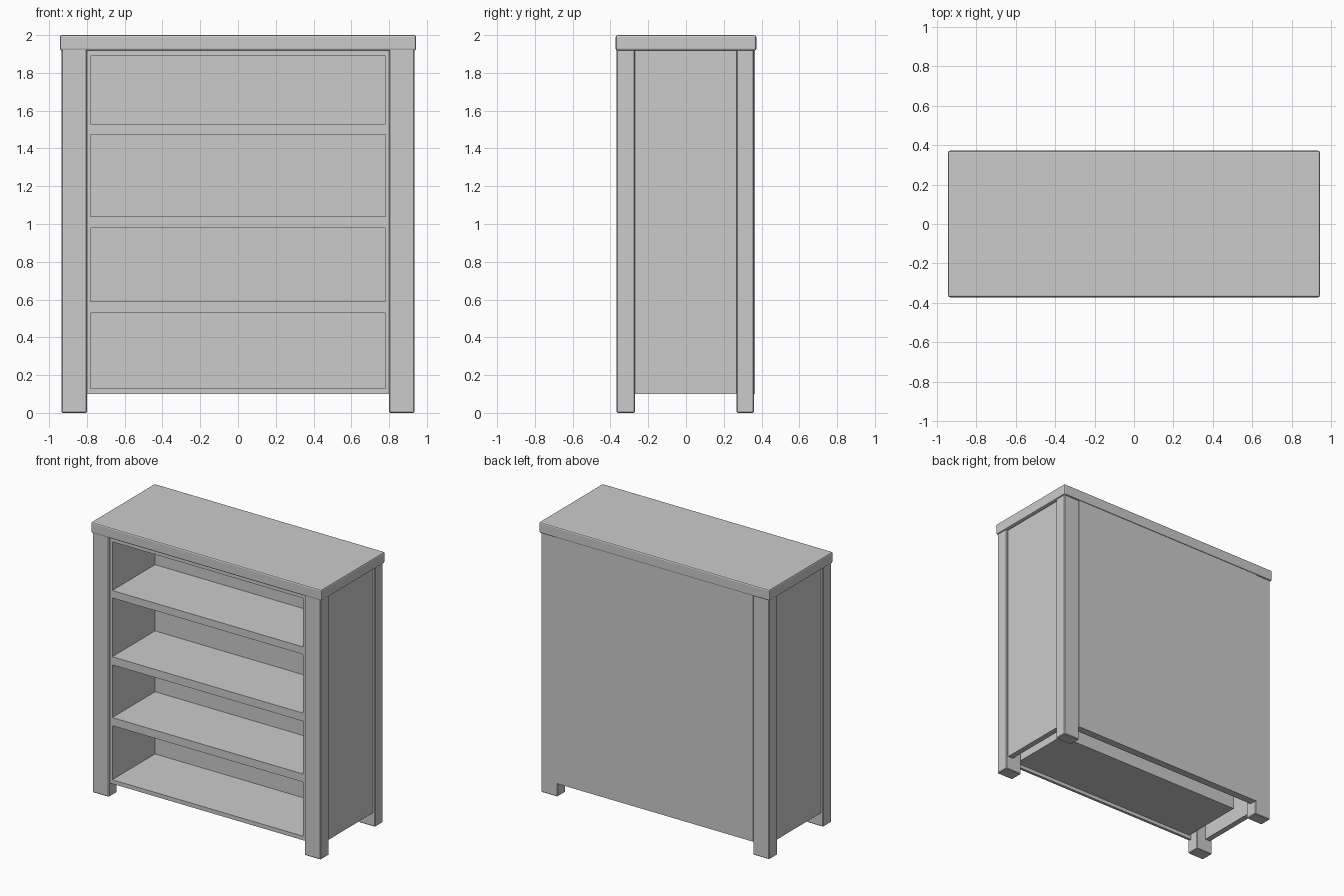
import bpy
import bmesh

if "Cube" in bpy.data.objects:
    bpy.data.objects.remove(bpy.data.objects["Cube"], do_unlink=True)

# One painted finish for the whole bookcase
paint = bpy.data.materials.new("plain_grey")
paint.use_nodes = True
GREY = (0.6, 0.6, 0.6, 1)
paint.diffuse_color = GREY
paint.node_tree.nodes["Principled BSDF"].inputs["Base Color"].default_value = GREY


def add_mesh(name, bm):
    mesh = bpy.data.meshes.new(name)
    bmesh.ops.recalc_face_normals(bm, faces=bm.faces)
    bm.to_mesh(mesh)
    bm.free()
    mesh.materials.append(paint)
    obj = bpy.data.objects.new(name, mesh)
    bpy.context.collection.objects.link(obj)
    return obj


def box_bmesh(x, y, z):
    bm = bmesh.new()
    bmesh.ops.create_cube(bm, size=1)
    for v in bm.verts:
        v.co = [lo + (c + 0.5) * (hi - lo) for c, (lo, hi) in zip(v.co, (x, y, z))]
    return bm


def box(name, x, y, z, bevel=0, segments=1):
    obj = add_mesh(name, box_bmesh(x, y, z))
    if bevel:
        mod = obj.modifiers.new("soft_edges", "BEVEL")
        mod.width = bevel
        mod.segments = segments
    return obj


def thicken(obj, thickness, offset):
    mod = obj.modifiers.new("thickness", "SOLIDIFY")
    mod.thickness = thickness
    mod.offset = offset


BASE, UNDER_TOP = 0.1, 1.925
FRONT = -0.355
HALF_OPEN = 0.78
openings = [(0.13, 0.53), (0.59, 0.98), (1.04, 1.475), (1.53, 1.89)]

# Top slab
box("top_slab", (-0.943, 0.943), (-0.372, 0.372), (1.918, 2), 0.01, 2)

# Legs and recessed side panels
for side, s in (("left", 1), ("right", -1)):
    leg_x = sorted((s * 0.8, s * 0.934))
    box(f"front_{side}_leg", leg_x, (-0.367, -0.27), (0, UNDER_TOP), 0.005)
    box(f"back_{side}_leg", leg_x, (0.268, 0.36), (0, UNDER_TOP), 0.005)
    box(f"{side}_side_panel", sorted((s * 0.875, s * 0.917)), (-0.29, 0.29), (BASE, UNDER_TOP))

# Back panel stands just proud of the legs
box("back_panel", (-0.805, 0.805), (0.31, 0.366), (BASE, UNDER_TOP))

# Front frame: a grid of cells with the openings left out
xs = [-0.815, -HALF_OPEN, HALF_OPEN, 0.815]
zs = [BASE] + [z for pair in openings for z in pair] + [UNDER_TOP]
bm = bmesh.new()
grid = [[bm.verts.new((x, FRONT, z)) for x in xs] for z in zs]
for row in range(len(zs) - 1):
    for col in range(len(xs) - 1):
        if col == 1 and row % 2 == 1:
            continue
        low, high = grid[row], grid[row + 1]
        bm.faces.new((low[col], low[col + 1], high[col + 1], high[col]))
frame = add_mesh("front_frame", bm)
if frame.data.polygons[0].normal.y > 0:
    frame.data.flip_normals()
thicken(frame, 0.02, -1)

# Shelf compartments: open-fronted boxes hung behind the frame
for i, z in enumerate(openings):
    bm = box_bmesh((-HALF_OPEN, HALF_OPEN), (FRONT + 0.001, 0.145), z)
    bm.normal_update()
    bmesh.ops.delete(bm, geom=[f for f in bm.faces if f.normal.y < -0.9], context="FACES_ONLY")
    thicken(add_mesh(f"compartment_{i + 1}", bm), 0.005, 1)
